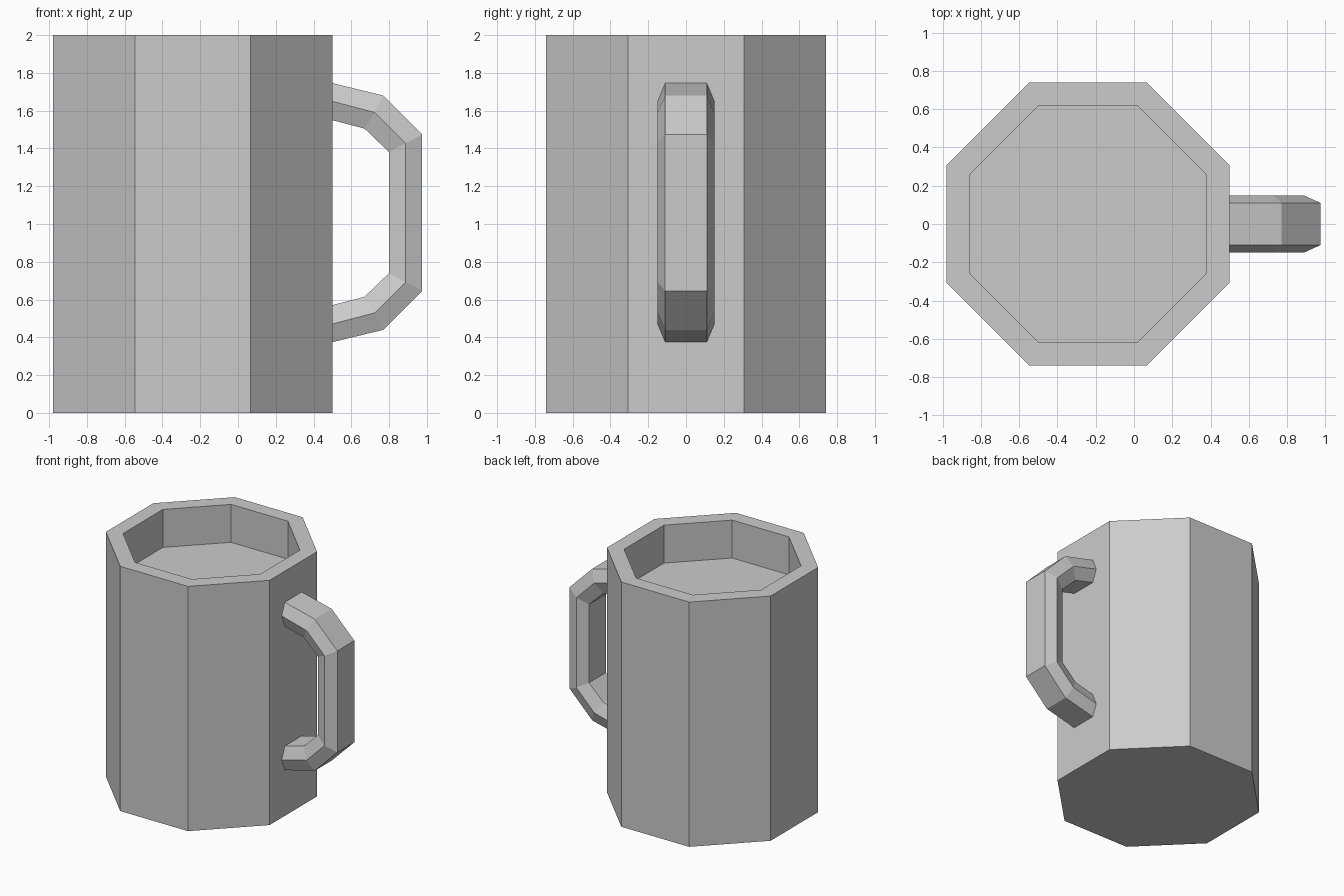
import bpy, bmesh, math

cube = bpy.data.objects.get("Cube")
if cube:
    bpy.data.objects.remove(cube, do_unlink=True)

grey = bpy.data.materials.new("plain_grey")
grey.use_nodes = True
colour = (0.6, 0.6, 0.6, 1)
grey.diffuse_color = colour
grey.node_tree.nodes["Principled BSDF"].inputs["Base Color"].default_value = colour


def loft(name, rings, caps):
    """Join equal rings of points with quads, and close both ends if asked."""
    bm = bmesh.new()
    loops = [[bm.verts.new(p) for p in ring] for ring in rings]
    n = len(loops[0])
    for a, b in zip(loops, loops[1:]):
        for i in range(n):
            j = (i + 1) % n
            bm.faces.new((a[i], a[j], b[j], b[i]))
    if caps:
        bm.faces.new(loops[0][::-1])
        bm.faces.new(loops[-1])
    bmesh.ops.recalc_face_normals(bm, faces=bm.faces)
    mesh = bpy.data.meshes.new(name)
    bm.to_mesh(mesh)
    bm.free()
    mesh.materials.append(grey)
    obj = bpy.data.objects.new(name, mesh)
    bpy.context.collection.objects.link(obj)
    return obj


def octagon(apothem, z):
    r = apothem / math.cos(math.pi / 8)
    angles = [math.pi / 8 + i * math.pi / 4 for i in range(8)]
    return [(-0.24 + r * math.cos(a), r * math.sin(a), z) for a in angles]


# Eight-sided mug body: outer wall, rim, inner wall and the drink's surface
loft("mug_body", [octagon(0.74, 0), octagon(0.74, 2),
                  octagon(0.62, 2), octagon(0.62, 1.69)], True)

# Handle: six-sided section swept along a path, mirrored about its mid height
mid_z = 1.06
upper = [  # outer, middle and inner (x, height above mid) at each joint
    ((0.49, 0.688), (0.49, 0.592), (0.49, 0.492)),
    ((0.77, 0.62), (0.725, 0.53), (0.67, 0.445)),
    ((0.975, 0.415), (0.887, 0.367), (0.80, 0.32)),
]


def section(joint, side):
    outer, middle, inner = joint
    corners = [(outer, -0.11), (outer, 0.11), (middle, 0.15),
               (inner, 0.11), (inner, -0.11), (middle, -0.15)]
    return [(x, y, mid_z + side * h) for (x, h), y in corners]


loft("handle", [section(j, 1) for j in upper]
     + [section(j, -1) for j in reversed(upper)], True)
